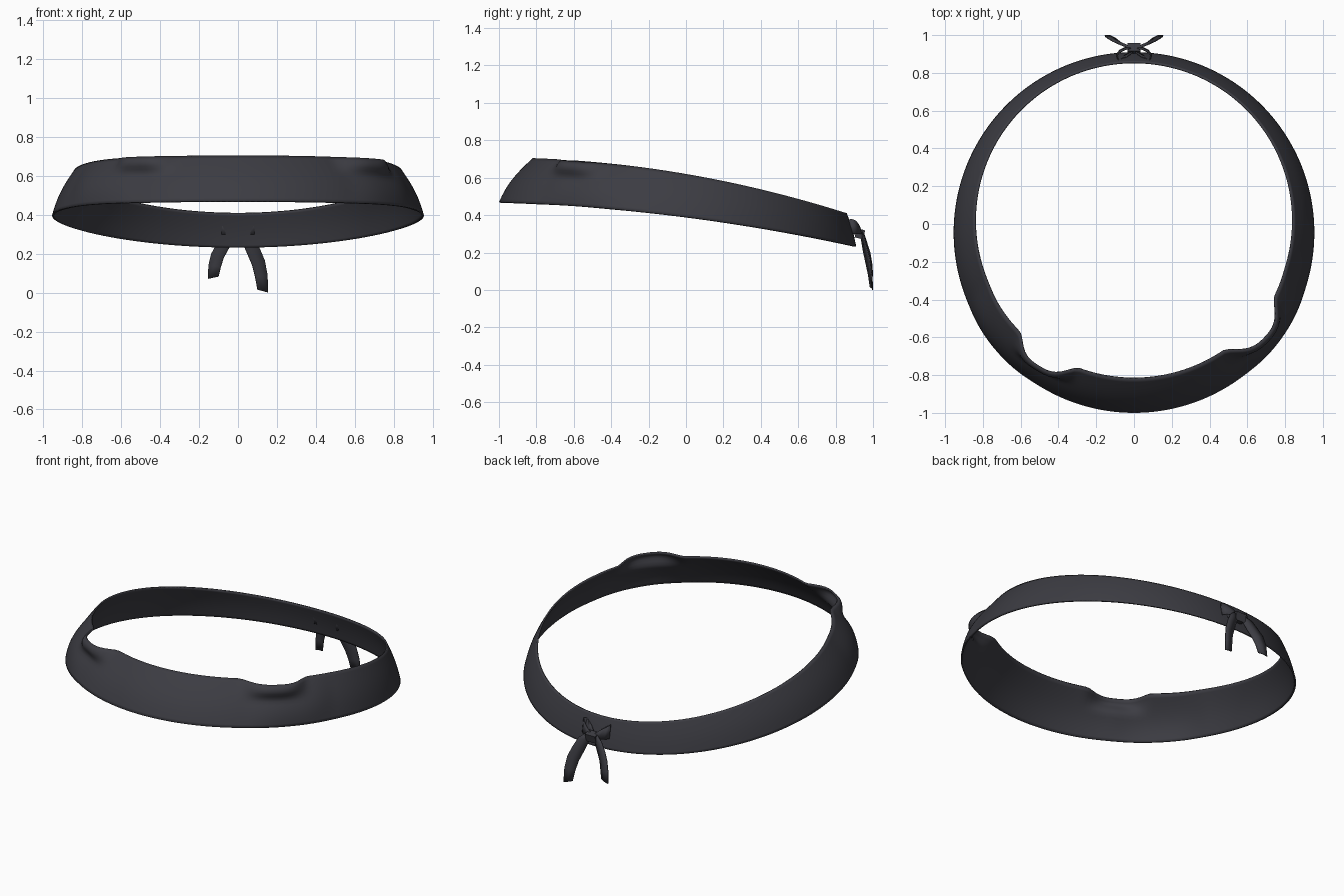
import bpy, bmesh, math
from mathutils import Vector

if "Cube" in bpy.data.objects:
    bpy.data.objects.remove(bpy.data.objects["Cube"])

cloth = bpy.data.materials.new("charcoal cloth")
cloth.diffuse_color = (0.045, 0.045, 0.055, 1)
cloth.use_nodes = True
cloth.node_tree.nodes["Principled BSDF"].inputs["Base Color"].default_value = cloth.diffuse_color


def make_grid(name, rows, closed=False, thickness=0.0):
    """Skin a list of point rows into a smooth surface."""
    bm = bmesh.new()
    vs = [[bm.verts.new(p) for p in row] for row in rows]
    n = len(vs)
    for i in range(n if closed else n - 1):
        a, b = vs[i], vs[(i + 1) % n]
        for j in range(len(a) - 1):
            bm.faces.new((a[j], b[j], b[j + 1], a[j + 1]))
    mesh = bpy.data.meshes.new(name)
    bm.to_mesh(mesh)
    bm.free()
    ob = bpy.data.objects.new(name, mesh)
    bpy.context.collection.objects.link(ob)
    mesh.materials.append(cloth)
    if thickness:
        mod = ob.modifiers.new("thickness", "SOLIDIFY")
        mod.thickness = thickness
        mod.offset = -1
    bpy.ops.object.select_all(action="DESELECT")
    bpy.context.view_layer.objects.active = ob
    ob.select_set(True)
    bpy.ops.object.shade_smooth_by_angle(angle=math.radians(40))
    return ob


def bump(a, centre, half):
    """Smooth plateau around an angle in degrees."""
    d = abs((a - centre + 180) % 360 - 180) / half
    return 0.0 if d >= 1 else (1 - d ** 3) ** 2


# Headband: slanted ring, flared outwards at two places on the top edge
rows = []
steps, levels = 200, 14
for i in range(steps):
    deg = 360 * i / steps
    t = math.radians(deg)
    s, c = math.sin(t), math.cos(t)
    yb, yt = -0.045 - 0.955 * c, 0.02 - 0.84 * c
    low = Vector((0.955 * s, yb, 0.39 - 0.1285 * yb - 0.0485 * yb ** 2))
    top = Vector((0.845 * s, yt, 0.62 - 0.172 * yt - 0.084 * yt ** 2))
    out = Vector((s, -c, 0))
    flare = bump(deg, -33, 13) + bump(deg, 48, 14)
    side = bump(deg, -50, 18) + bump(deg, 55, 18)
    row = []
    for j in range(levels + 1):
        u = j / levels
        p = low.lerp(top, u)
        lift = min(1, max(0, (u - 0.55) / 0.4))
        p += out * (0.022 * math.sin(math.pi * u) * (0.6 + 0.4 * c))
        p += out * (0.085 * flare * lift * lift * (3 - 2 * lift))
        p += out * (0.022 * side * math.sin(math.pi * u * 0.8 + 0.3))
        row.append(p)
    rows.append(row)
make_grid("headband", rows, closed=True, thickness=0.01)

# Knot: small rounded block at the back
bpy.ops.mesh.primitive_cube_add(size=1, location=(0, 0.93, 0.3))
knot = bpy.context.object
knot.name = "knot"
knot.scale = (0.07, 0.045, 0.05)
knot.rotation_euler = (math.radians(-15), 0, 0)
knot.data.materials.append(cloth)
bev = knot.modifiers.new("soft edges", "BEVEL")
bev.width, bev.segments = 0.012, 3
bpy.ops.object.shade_smooth_by_angle(angle=math.radians(40))

# Tails: inner and outer edge points (x, y, z) of the hanging ribbon
tail = [((0.005, 0.925, 0.31), (0.03, 0.93, 0.325)),
        ((0.02, 0.935, 0.27), (0.08, 0.95, 0.285)),
        ((0.045, 0.945, 0.21), (0.113, 0.965, 0.225)),
        ((0.075, 0.96, 0.14), (0.138, 0.98, 0.165)),
        ((0.09, 0.973, 0.08), (0.152, 0.99, 0.09)),
        ((0.102, 0.982, 0.015), (0.155, 0.995, 0.0))]
for side, name, drop in ((1, "right", 1.0), (-1, "left", 0.78)):
    rows = []
    for a, b in tail:
        a, b = (Vector((side * p[0], p[1], 0.32 - (0.32 - p[2]) * drop))
                for p in (a, b))
        mid = (a + b) / 2 + Vector((0, 0.006, 0))
        rows.append([a, mid, b])
    make_grid(name + "_tail", rows, thickness=0.006 * side)

    # Bow loop: folded ribbon going out from the knot and back
    path = [(0.01, 0.94, 0.30, 0.32), (0.04, 0.935, 0.298, 0.345),
            (0.075, 0.918, 0.298, 0.37), (0.09, 0.898, 0.30, 0.38),
            (0.08, 0.88, 0.30, 0.375), (0.04, 0.9, 0.298, 0.345),
            (0.01, 0.92, 0.30, 0.32)]
    rows = [[(side * x, y, lo), (side * x, y - 0.012, hi)]
            for x, y, lo, hi in path]
    make_grid(name + "_bow_loop", rows, thickness=0.005 * side)
